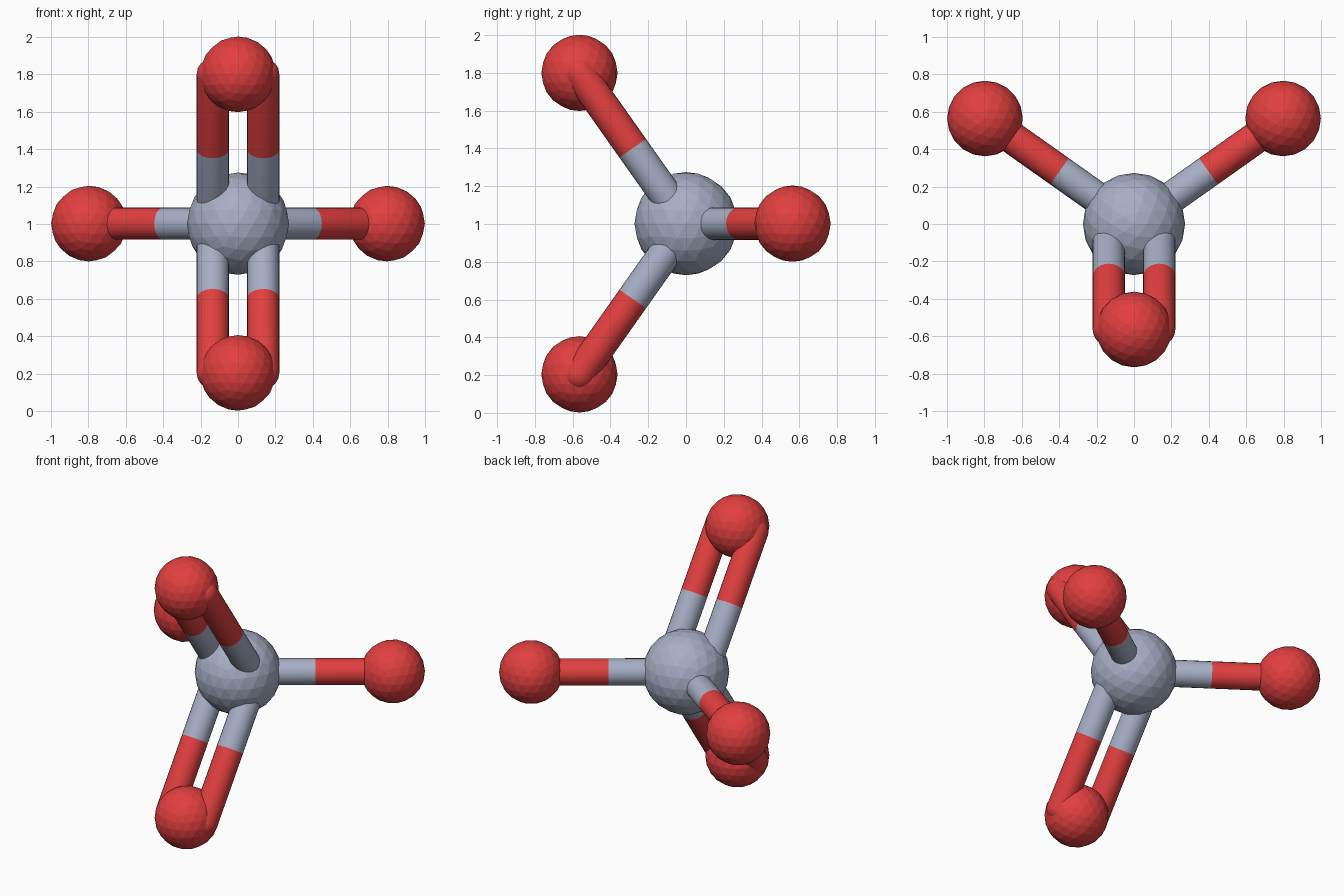
import bpy, bmesh, math
from mathutils import Vector

if "Cube" in bpy.data.objects:
    bpy.data.objects.remove(bpy.data.objects["Cube"])

def material(name, rgb):
    m = bpy.data.materials.new(name)
    m.diffuse_color = (*rgb, 1)
    m.use_nodes = True
    m.node_tree.nodes["Principled BSDF"].inputs["Base Color"].default_value = m.diffuse_color
    return m

GREY = material("blue_grey", (0.39, 0.43, 0.56))
RED = material("red", (0.76, 0.05, 0.05))
BOND_R = 0.086

def finish(bm, name, mat, smooth):
    me = bpy.data.meshes.new(name)
    for f in bm.faces:
        f.smooth = smooth
    bm.to_mesh(me)
    bm.free()
    me.materials.append(mat)
    ob = bpy.data.objects.new(name, me)
    bpy.context.collection.objects.link(ob)
    return ob

def atom(name, pos, radius, mat):
    bm = bmesh.new()
    bmesh.ops.create_icosphere(bm, subdivisions=3, radius=radius)
    finish(bm, name, mat, False).location = pos

def half_bond(name, start, end, mat):
    # tube from start to end, with a round dome past the end
    axis = end - start
    bm = bmesh.new()
    bmesh.ops.create_uvsphere(bm, u_segments=24, v_segments=12, radius=BOND_R)
    low = [v for v in bm.verts if v.co.z < -1e-4]
    bmesh.ops.delete(bm, geom=low, context='VERTS')
    bmesh.ops.translate(bm, verts=bm.verts[:], vec=(0, 0, axis.length))
    rim = [e for e in bm.edges if e.is_boundary]
    ext = bmesh.ops.extrude_edge_only(bm, edges=rim)["geom"]
    for v in ext:
        if isinstance(v, bmesh.types.BMVert):
            v.co.z = 0
    bmesh.ops.recalc_face_normals(bm, faces=bm.faces[:])
    ob = finish(bm, name, mat, True)
    ob.location = start
    ob.rotation_euler = axis.to_track_quat('Z', 'Y').to_euler()

# central atom
centre = Vector((0, 0, 1.002))
atom("central_atom", centre, 0.273, GREY)

# outer atoms: name, offset from the centre, sideways positions of their bonds
outer = [
    ("left", Vector((-0.797, 0.564, 0)), [0]),
    ("right", Vector((0.797, 0.564, 0)), [0]),
    ("upper", Vector((0, -0.564, 0.798)), [-0.135, 0.135]),
    ("lower", Vector((0, -0.564, -0.798)), [-0.135, 0.135]),
]
for name, offset, shifts in outer:
    atom(name + "_atom", centre + offset, 0.202, RED)
    # each bond is grey towards the centre and red towards the outer atom
    for i, dx in enumerate(shifts):
        a = centre + Vector((dx, 0, 0))
        b = a + offset
        mid = (a + b) / 2
        half_bond(f"{name}_bond_inner_{i}", mid, a, GREY)
        half_bond(f"{name}_bond_outer_{i}", mid, b, RED)
